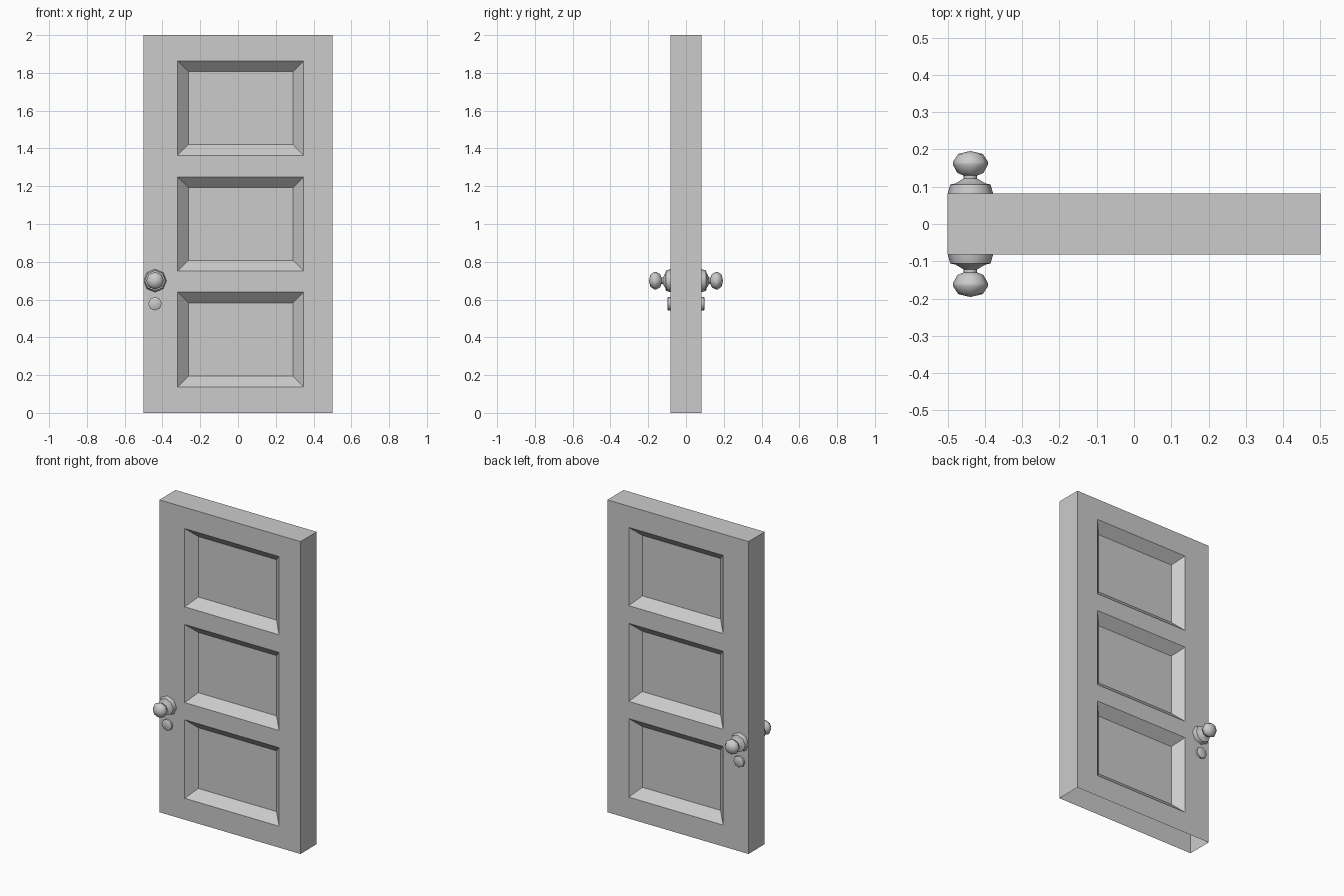
import bpy, bmesh, math

if "Cube" in bpy.data.objects:
    bpy.data.objects.remove(bpy.data.objects["Cube"])

HALF_T = 0.082            # half door thickness
HANDLE_X = -0.439
PANEL_X = (-0.32, 0.348)
PANEL_Z = [(0.137, 0.64), (0.75, 1.25), (1.363, 1.864)]


def finish(bm, name):
    mesh = bpy.data.meshes.new(name)
    bm.to_mesh(mesh)
    bm.free()
    ob = bpy.data.objects.new(name, mesh)
    bpy.context.collection.objects.link(ob)
    return ob


# Door slab: open-bottomed box with three sunken panels on both sides
def door_slab():
    bm = bmesh.new()
    bmesh.ops.create_cube(bm, size=1)
    bmesh.ops.scale(bm, vec=(1, 2 * HALF_T, 2), verts=bm.verts)
    bmesh.ops.translate(bm, vec=(0, 0, 1), verts=bm.verts)
    cuts = [((x, 0, 0), (1, 0, 0)) for x in PANEL_X]
    cuts += [((0, 0, z), (0, 0, 1)) for pair in PANEL_Z for z in pair]
    for co, no in cuts:
        bmesh.ops.bisect_plane(bm, geom=bm.verts[:] + bm.edges[:] + bm.faces[:],
                               plane_co=co, plane_no=no)
    bm.normal_update()
    bottom = [f for f in bm.faces if f.normal.z < -0.9]
    bmesh.ops.delete(bm, geom=bottom, context='FACES')

    def is_panel(f):
        c = f.calc_center_median()
        return (abs(f.normal.y) > 0.9 and PANEL_X[0] < c.x < PANEL_X[1]
                and any(a < c.z < b for a, b in PANEL_Z))
    panels = [f for f in bm.faces if is_panel(f)]
    bmesh.ops.inset_individual(bm, faces=panels, thickness=0.057, depth=-0.056,
                               use_even_offset=True)
    finish(bm, "door_slab")


# Turned part: (radius, height off the door face) profile spun about the y axis
def turned(name, profile, z, side, sides):
    bm = bmesh.new()
    rings = []
    for r, h in profile:
        y = side * (HALF_T + h)
        if r == 0:
            rings.append([bm.verts.new((HANDLE_X, y, z))] * sides)
            continue
        rings.append([bm.verts.new((HANDLE_X + r * math.cos(i * math.tau / sides), y,
                                    z + r * math.sin(i * math.tau / sides)))
                      for i in range(sides)])
    for a, b in zip(rings, rings[1:]):
        for i in range(sides):
            j = (i + 1) % sides
            bm.faces.new(list(dict.fromkeys((a[i], a[j], b[j], b[i]))))
    bmesh.ops.recalc_face_normals(bm, faces=bm.faces)
    ob = finish(bm, name)
    bpy.ops.object.select_all(action='DESELECT')
    ob.select_set(True)
    bpy.context.view_layer.objects.active = ob
    bpy.ops.object.shade_smooth_by_angle(angle=math.radians(50))


ROSE = [(0.061, -0.003), (0.061, 0.0), (0.054, 0.024), (0.04, 0.027),
        (0.018, 0.04), (0.018, 0.052)]
KNOB = [(0.018, 0.038), (0.018, 0.048), (0.035, 0.055), (0.047, 0.077),
        (0.047, 0.085), (0.033, 0.106), (0.0, 0.114)]
LOCK = [(0.036, -0.003), (0.036, 0.012), (0.030, 0.016), (0.0, 0.016)]

door_slab()
for label, side in (("front", -1), ("back", 1)):
    turned(label + "_handle_rose", ROSE, 0.70, side, 8)
    turned(label + "_knob", KNOB, 0.70, side, 8)
    turned(label + "_lock_plate", LOCK, 0.578, side, 8)
